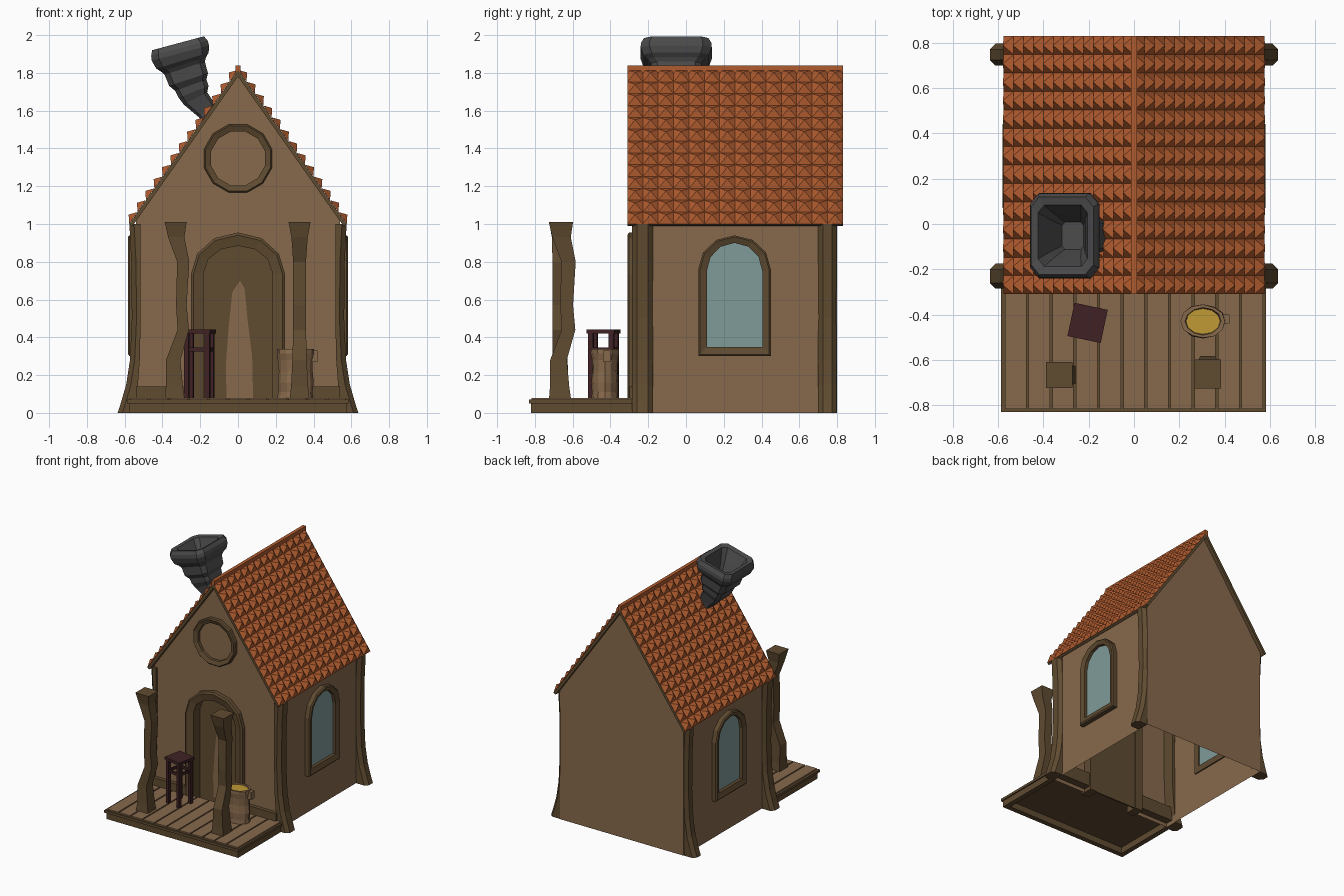
import bpy, bmesh, math, random
from mathutils import Vector, Matrix

if "Cube" in bpy.data.objects:
    bpy.data.objects.remove(bpy.data.objects["Cube"])

random.seed(4)


def mat(name, r, g, b):
    m = bpy.data.materials.new(name)
    m.diffuse_color = (r, g, b, 1)
    m.use_nodes = True
    m.node_tree.nodes["Principled BSDF"].inputs["Base Color"].default_value = m.diffuse_color
    return m


TAN = mat("tan plaster and planks", 0.243, 0.142, 0.072)
DARK = mat("dark timber", 0.115, 0.070, 0.030)
TILE = mat("orange tile", 0.434, 0.105, 0.028)
GLASS = mat("pale blue glass", 0.212, 0.33, 0.318)
STONE = mat("grey stone", 0.070, 0.070, 0.072)
STOOL = mat("dark red wood", 0.050, 0.016, 0.018)
GOLD = mat("golden honey", 0.52, 0.32, 0.035)


def finish(name, bm, material):
    bmesh.ops.remove_doubles(bm, verts=bm.verts, dist=1e-5)
    bmesh.ops.recalc_face_normals(bm, faces=bm.faces)
    me = bpy.data.meshes.new(name)
    bm.to_mesh(me)
    bm.free()
    me.materials.append(material)
    ob = bpy.data.objects.new(name, me)
    bpy.context.collection.objects.link(ob)
    return ob


def add_box(bm, lo, hi, m=Matrix()):
    size = [h - l for l, h in zip(lo, hi)]
    mid = [(h + l) / 2 for l, h in zip(lo, hi)]
    bmesh.ops.create_cube(bm, size=1, matrix=m @ Matrix.Translation(mid) @ Matrix.Diagonal((*size, 1)))


def boxes(name, items, material, m=Matrix()):
    bm = bmesh.new()
    for lo, hi in items:
        add_box(bm, lo, hi, m)
    return finish(name, bm, material)


def loft(name, rings, material, closed=False):
    """Skin a list of equal-length rings; cap the ends unless the path is closed."""
    bm = bmesh.new()
    vs = [[bm.verts.new(p) for p in r] for r in rings]
    n = len(vs[0])
    for k in range(len(vs) if closed else len(vs) - 1):
        a, b = vs[k], vs[(k + 1) % len(vs)]
        for i in range(n):
            j = (i + 1) % n
            bm.faces.new((a[i], a[j], b[j], b[i]))
    if not closed:
        bm.faces.new(vs[0])
        bm.faces.new(vs[-1])
    return finish(name, bm, material)


def arch(hw, z0, spring, top, n=6, c=0):
    arc = [(c + hw * math.cos(math.pi * i / n), spring + (top - spring) * math.sin(math.pi * i / n))
           for i in range(n + 1)]
    return [(c + hw, z0)] + arc + [(c - hw, z0)]


front = lambda u, v, d: (u, -d, v)
right = lambda u, v, d: (d, u, v)
left = lambda u, v, d: (-d, u, v)


def frame(name, outer, inner, d0, d1, to, closed):
    loft(name, [[to(*o, d0), to(*o, d1 - 0.008), to(*(0.8 * Vector(o) + 0.2 * Vector(i)), d1),
                 to(*i, d1 - 0.012), to(*i, d0)] for o, i in zip(outer, inner)], DARK, closed)


def plate(name, pts, d0, d1, to, material):
    loft(name, [[to(*p, d0) for p in pts], [to(*p, d1) for p in pts]], material)


# House shell, open below, with an arched doorway
WX, YF, YB = 0.54, -0.27, 0.80
gable = [(WX, 0), (WX, 1.02), (0, 1.78), (-WX, 1.02), (-WX, 0)]
bm = bmesh.new()
door_cut = [(x, YF, z) for x, z in arch(0.2, 0, 0.74, 0.9)]
bm.faces.new([bm.verts.new(p) for p in [(x, YF, z) for x, z in gable] + door_cut[::-1]])
bm.faces.new([bm.verts.new((x, YB, z)) for x, z in gable])
for s in (-WX, WX):
    bm.faces.new([bm.verts.new(p) for p in ((s, YF, 0), (s, YB, 0), (s, YB, 1.02), (s, YF, 1.02))])
finish("house_walls", bm, TAN)

# Door with its frame and worn light patch
frame("door_frame", arch(0.25, 0, 0.73, 0.955), arch(0.182, 0, 0.74, 0.885), 0.20, 0.31, front, False)
plate("door", arch(0.2, 0, 0.74, 0.9), 0.205, 0.215, front, DARK)
patch = [(-.06, .08), (.08, .08), (.075, .3), (.05, .5), (.035, .66), (.01, .7), (-.03, .64), (-.05, .45), (-.065, .25)]
plate("door_worn_patch", patch, 0.214, 0.218, front, TAN)

# Round gable ornament
ring = lambda r: [(r * math.cos(math.tau * i / 12 + .26), 1.347 + r * math.sin(math.tau * i / 12 + .26)) for i in range(12)]
frame("round_gable_frame", ring(0.187), ring(0.148), 0.26, 0.305, front, True)

# Arched side windows
for side, to in (("right", right), ("left", left)):
    frame(side + "_window_frame", arch(0.192, 0.30, 0.76, 0.94, c=0.257),
          arch(0.147, 0.35, 0.75, 0.90, c=0.257), 0.53, 0.582, to, True)
    plate(side + "_window_glass", arch(0.15, 0.345, 0.75, 0.90, c=0.257), 0.537, 0.545, to, GLASS)

# Flared corner posts: height, inner x, outer x
post_profile = [(0, .545, .637), (.06, .54, .618), (.15, .53, .592), (.28, .52, .572), (.5, .515, .562),
                (.8, .515, .565), (1.0, .515, .575)]
for sx in (-1, 1):
    for tag, y0, y1 in (("front", -0.285, -0.175), ("back", 0.70, 0.797)):
        rings = []
        for z, a, b in post_profile:
            c = b - 0.025
            rings.append([(sx * a, y0, z), (sx * c, y0, z), (sx * b, y0 + .025, z),
                          (sx * b, y1 - .025, z), (sx * c, y1, z), (sx * a, y1, z)])
        loft(f"{tag}_corner_post_{'right' if sx > 0 else 'left'}", rings, DARK)

# Base beams either side of the door
boxes("front_base_beams", [((s * .37 - .17, -.30, .03), (s * .37 + .17, -.21, .14)) for s in (-1, 1)], DARK)

# Porch
boxes("porch_rim", [((-.575, -.82, 0), (.575, -.78, .055)), ((-.575, -.82, 0), (-.535, -.28, .055)),
                    ((.535, -.82, 0), (.575, -.28, .055)), ((-.587, -.83, .05), (.584, -.28, .07))], DARK)
pitch = 1.15 / 11
boxes("porch_planks", [((-.575 + i * pitch + .005, -.818, .06), (-.575 + (i + 1) * pitch - .005, -.28, .08))
                       for i in range(11)], TAN)

# Crooked porch posts: height, bend, half width; the right one is the left one turned a quarter
bend = [(.075, .0, .052), (.14, -.002, .045), (.28, -.008, .038), (.44, .045, .03), (.57, .035, .028),
        (.80, .045, .032), (.93, .008, .043), (1.01, .005, .058)]
for name, cx, ux, uy in (("left_porch_post", -.335, 1, 0), ("right_porch_post", .326, 0, 1)):
    rings = []
    for z, b, h in bend:
        hx, hy = (h, max(h, .04)) if ux else (max(h, .034), h + .006)
        x, y = cx + ux * b, -.667 + uy * b
        rings.append([(x - hx, y - hy, z), (x + hx, y - hy, z), (x + hx, y + hy, z), (x - hx, y + hy, z)])
    loft(name, rings, DARK)

# Roof: dark slabs with rows of square pyramid tiles
Y0, Y1, EX, EZ, AZ, ROWS, COLS = -0.31, 0.83, 0.575, 1.0, 1.815, 13, 14
for s, tag in ((1, "right"), (-1, "left")):
    eave, ridge = Vector((s * EX, 0, EZ)), Vector((0, 0, AZ))
    nrm = Vector((s * (AZ - EZ), 0, EX)).normalized()
    at = lambda r, c, h=0: eave.lerp(ridge, r / ROWS) + Vector((0, Y0 + (Y1 - Y0) * c / COLS, 0)) + nrm * h
    loft(tag + "_roof_slab", [[at(0, c), at(ROWS, c), ridge + Vector((0, at(0, c).y, -.035)), at(0, c, -.02)]
                              for c in (0, COLS)], DARK)
    bm = bmesh.new()
    for r in range(ROWS):
        for c in range(COLS):
            q = [bm.verts.new(at(r + a, c + b, .001)) for a, b in ((0, 0), (0, 1), (1, 1), (1, 0))]
            tip = bm.verts.new(at(r + .5, c + .5, .032))
            for i in range(4):
                f = bm.faces.new((q[i], q[(i + 1) % 4], tip))
                f.normal_update()
                if f.normal.dot(nrm) < 0:
                    f.normal_flip()
    me = bpy.data.meshes.new(tag + "_roof_tiles")
    bm.to_mesh(me)
    bm.free()
    me.materials.append(TILE)
    bpy.context.collection.objects.link(bpy.data.objects.new(tag + "_roof_tiles", me))
boxes("roof_ridge", [((-.014, Y0, 1.80), (.014, Y1, 1.84))], TILE)

# Leaning chimney: centre x, z, half width, tilt; last rings go down inside the mouth
flue = [(-.09, 1.50, .055, 40), (-.165, 1.60, .055, 38), (-.225, 1.665, .07, 28), (-.235, 1.70, .085, 22),
        (-.25, 1.735, .088, 20), (-.262, 1.765, .108, 18), (-.282, 1.825, .112, 18), (-.288, 1.845, .125, 18),
        (-.294, 1.865, .145, 17), (-.305, 1.905, .157, 15), (-.31, 1.93, .155, 15), (-.317, 1.957, .142, 15),
        (-.315, 1.95, .113, 15), (-.295, 1.87, .082, 15), (-.27, 1.78, .05, 18)]
rings = []
for x, z, h, t in flue:
    ca, sa = math.cos(math.radians(t)), math.sin(math.radians(t))
    rings.append([(x + h * u * ca, -.052 + 1.2 * h * v, z + h * u * sa) for u, v in
                  ((1, .75), (.75, 1), (-.75, 1), (-1, .75), (-1, -.75), (-.75, -1), (.75, -1), (1, -.75))])
loft("chimney", rings, STONE)

# Stool
turn = Matrix.Translation((-.205, -.437, 0)) @ Matrix.Rotation(math.radians(-12), 4, 'Z')
parts = [((-.075, -.075, .42), (.075, .075, .442))]
for a in (-1, 1):
    parts += [((a * .056 - .013, b * .056 - .013, .078), (a * .056 + .013, b * .056 + .013, .425)) for b in (-1, 1)]
    parts += [((a * .056 - .007, -.056, .325), (a * .056 + .007, .056, .345)),
              ((-.056, a * .056 - .007, .325), (.056, a * .056 + .007, .345))]
boxes("stool", parts, STOOL, turn)

# Rough log bucket with golden filling
rings = []
for z, k in ((.08, .95), (.11, .90), (.16, .94), (.22, .88), (.28, .92), (.315, 1), (.338, .98), (.338, .8), (.31, .74)):
    ring_pts = []
    for i in range(12):
        a, j = math.tau * i / 12, k * (1 + random.uniform(-.03, .03))
        ring_pts.append((.305 + .1 * j * math.cos(a), -.43 + .075 * j * math.sin(a), z))
    rings.append(ring_pts)
loft("log_bucket", rings, TAN)
boxes("bucket_knob", [((.385, -.44, .27), (.422, -.40, .33))], TAN)
loft("bucket_filling", [[(.305 + .076 * math.cos(math.tau * i / 12), -.43 + .057 * math.sin(math.tau * i / 12), z)
                         for i in range(12)] for z in (.322, .33)], GOLD)
